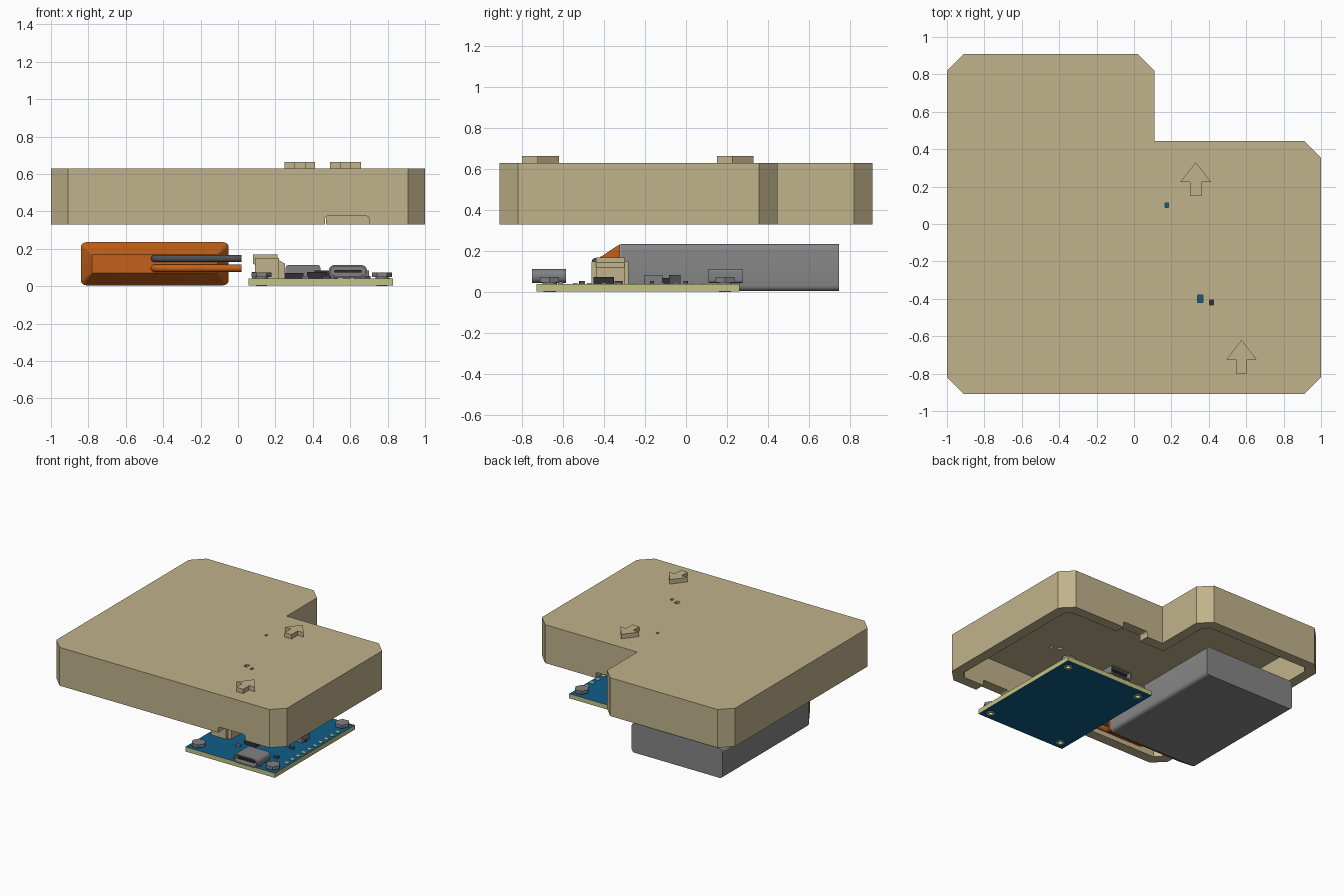
import bpy, bmesh, math, random
from mathutils import Vector

random.seed(4)
old = bpy.data.objects.get("Cube")
if old:
    bpy.data.objects.remove(old, do_unlink=True)


def material(name, rgb):
    m = bpy.data.materials.new(name)
    m.use_nodes = True
    m.diffuse_color = (*rgb, 1)
    m.node_tree.nodes["Principled BSDF"].inputs["Base Color"].default_value = (*rgb, 1)
    return m


TAN = material("tan plastic", (.53, .45, .26))
ORANGE = material("orange", (.55, .12, .01))
GRAY = material("battery gray", (.24, .24, .24))
METAL = material("connector metal", (.22, .22, .23))
DARK = material("dark wire gray", (.08, .08, .085))
BLACK = material("chip black", (.03, .03, .035))
BLUE = material("board blue", (.005, .11, .25))
EDGE = material("board edge", (.55, .55, .24))


def loft(name, sections, mat):
    """Skin a closed solid through equal-length loops of points."""
    bm = bmesh.new()
    loops = [[bm.verts.new(p) for p in s] for s in sections]
    n = len(loops[0])
    for a, b in zip(loops, loops[1:]):
        for i in range(n):
            j = (i + 1) % n
            bm.faces.new((a[i], a[j], b[j], b[i]))
    bm.faces.new(loops[0][::-1])
    bm.faces.new(loops[-1])
    bmesh.ops.recalc_face_normals(bm, faces=bm.faces)
    me = bpy.data.meshes.new(name)
    bm.to_mesh(me)
    bm.free()
    me.materials.append(mat)
    ob = bpy.data.objects.new(name, me)
    bpy.context.collection.objects.link(ob)
    return ob


def prism(name, pts, z0, z1, mat):
    return loft(name, [[(x, y, z) for x, y in pts] for z in (z0, z1)], mat)


def box(name, x0, x1, y0, y1, z0, z1, mat):
    return prism(name, [(x0, y0), (x1, y0), (x1, y1), (x0, y1)], z0, z1, mat)


def disc(name, x, y, r, z0, z1, mat, n=16):
    pts = [(x + r * math.cos(math.tau * i / n), y + r * math.sin(math.tau * i / n)) for i in range(n)]
    return prism(name, pts, z0, z1, mat)


def round_rect(x0, x1, z0, z1, r, y, steps=5):
    """Rounded rectangle loop standing in the XZ plane."""
    pts = []
    corners = ((x1 - r, z1 - r), (x0 + r, z1 - r), (x0 + r, z0 + r), (x1 - r, z0 + r))
    for k, (cx, cz) in enumerate(corners):
        for i in range(steps + 1):
            a = math.pi / 2 * (k + i / steps)
            pts.append((cx + r * math.cos(a), y, cz + r * math.sin(a)))
    return pts


def smooth(ob):
    bpy.ops.object.select_all(action='DESELECT')
    ob.select_set(True)
    bpy.context.view_layer.objects.active = ob
    bpy.ops.object.shade_smooth_by_angle(angle=math.radians(35))


def cut(ob, cutters):
    for c in cutters:
        c.hide_render = True
        mod = ob.modifiers.new("cut", 'BOOLEAN')
        mod.operation, mod.solver, mod.object = 'DIFFERENCE', 'EXACT', c
    bpy.context.view_layer.update()
    deps = bpy.context.evaluated_depsgraph_get()
    me = bpy.data.meshes.new_from_object(ob.evaluated_get(deps))
    ob.modifiers.clear()
    ob.data = me
    for c in cutters:
        bpy.data.objects.remove(c, do_unlink=True)


# Case: L-shaped shell open at the bottom
def case_outline(t):
    c = .09 - .586 * t
    x0, x1, xm = -1 + t, 1 - t, .11 - t
    y0, y1, ym = -.91 + t, .91 - t, .445 - t
    return [(x0 + c, y0), (x1 - c, y0), (x1, y0 + c), (x1, ym - c), (x1 - c, ym),
            (xm, ym), (xm, y1 - c), (xm - c, y1), (x0 + c, y1), (x0, y1 - c), (x0, y0 + c)]


case = prism("case_shell", case_outline(0), .33, .63, TAN)
cutters = [prism("cavity", case_outline(.08), .2, .57, TAN)]
for xa, xb, ya, yb in ((.465, .70, -1, -.78), (.25, .47, .3, .5)):
    cutters.append(loft("port_cut", [round_rect(xa, xb, .25, .375, .015, y) for y in (ya, yb)], TAN))
for hx, hy, w in ((.175, .1, .009), (.355, -.4, .015), (.415, -.42, .011)):
    cutters.append(box("light_hole", hx - w, hx + w, hy - w * 1.3, hy + w * 1.3, .5, .7, TAN))
cut(case, cutters)

# Raised arrows on the lid
for ax, ay in ((.33, .15), (.575, -.80)):
    half = [(.03, 0), (.03, .075), (.082, .075)]
    pts = [(ax + x, ay + y) for x, y in half] + [(ax, ay + .18)]
    pts += [(ax - x, ay + y) for x, y in reversed(half)]
    prism("lid_arrow", pts, .629, .665, TAN)

# Battery with tapered orange front
body = (-.84, -.05, .005, .235)
smooth(loft("battery_body", [round_rect(*body, .028, y) for y in (-.32, .745)], GRAY))
smooth(loft("battery_front", [round_rect(*body, .028, -.321),
                              round_rect(-.78, -.11, .07, .17, .004, -.42)], ORANGE))

# Battery leads
for label, z, mat in (("dark", .148, DARK), ("orange", .096, ORANGE)):
    cu = bpy.data.curves.new(label + "_lead", 'CURVE')
    cu.dimensions, cu.bevel_depth, cu.bevel_resolution, cu.use_fill_caps = '3D', .02, 3, True
    sp = cu.splines.new('POLY')
    path = [(-.45, -.38), (-.45, -.41), (-.44, -.432), (-.42, -.44), (.02, -.44)]
    sp.points.add(len(path) - 1)
    for p, (x, y) in zip(sp.points, path):
        p.co = (x, y, z, 1)
    cu.materials.append(mat)
    bpy.context.collection.objects.link(bpy.data.objects.new(label + "_lead", cu))

# Circuit board: blue faces, pale edge, mounting holes
NUTS = [(x, y) for x in (.125, .77) for y in (-.665, .19)]
board = box("circuit_board", .055, .83, -.73, .26, .004, .04, EDGE)
cut(board, [disc("mount_hole", x, y, .018, -.1, .1, EDGE) for x, y in NUTS])
board.data.materials.append(BLUE)
for f in board.data.polygons:
    f.material_index = int(abs(f.normal.z) > .5)

# Corner nuts and solder rings
for x, y in NUTS:
    disc("nut", x, y, .054, .048, .073, METAL, 6)
    disc("nut_foot", x, y, .035, .039, .049, METAL)
    ring = disc("solder_ring", x, y, .03, 0, .005, EDGE)
    cut(ring, [disc("ring_hole", x, y, .018, -.1, .1, EDGE)])


# Power ports: hollow metal shells with a tongue
def port(name, xa, xb, ya, yb, out, r):
    shell = loft(name + "_shell", [round_rect(xa, xb, .045, .113, r, y) for y in (ya, yb)], METAL)
    mouth, deep = (ya - .01, ya + .12) if out < 0 else (yb + .01, yb - .12)
    cut(shell, [loft("mouth", [round_rect(xa + .01, xb - .01, .055, .103, r - .008, y)
                               for y in (mouth, deep)], METAL)])
    smooth(shell)
    t0, t1 = (ya + .015, ya + .13) if out < 0 else (yb - .13, yb - .015)
    box(name + "_tongue", xa + .03, xb - .03, t0, t1, .073, .086, BLACK)
    for x in (xa + .01, xb - .03):
        for y in (ya + .05, yb - .04):
            box(name + "_leg", x, x + .02, y, y + .025, .035, .06, METAL)


port("front_port", .485, .69, -.75, -.585, -1, .03)
port("back_port", .255, .44, .11, .275, 1, .014)

# Battery plug socket
side = [(.08, .17), (.21, .17), (.21, .145), (.25, .12), (.25, .04), (.13, .04), (.13, .10), (.08, .12)]
loft("battery_socket", [[(x, y, z) for x, z in side] for y in (-.44, -.30)], TAN)
for y0 in (-.46, -.30):
    box("socket_cheek", .09, .22, y0, y0 + .02, .04, .15, TAN)
for y in (-.40, -.34):
    box("socket_pin", .075, .14, y - .012, y + .012, .04, .075, METAL)

# Chips and small surface parts
for x, y, w, d, h, mat in ((.47, -.16, .06, .045, .045, BLACK), (.50, -.055, .035, .028, .045, DARK),
                           (.42, -.40, .05, .05, .035, BLACK), (.30, -.10, .05, .06, .03, BLACK),
                           (.66, -.16, .04, .045, .045, METAL)):
    box("chip", x - w, x + w, y - d, y + d, .039, .04 + h, mat)
for i in range(14):
    x, y = .36 + (i % 4) * .11, -.50 + (i // 4) * .17 + random.uniform(-.015, .015)
    box("small_part", x - .018, x + .018, y - .01, y + .01, .039, .055, (METAL, DARK)[i % 2])

# Solder pads along the right edge
for i in range(10):
    y = -.54 + i * .07
    box("edge_pad", .785, .815, y - .012, y + .012, .0395, .044, EDGE)
